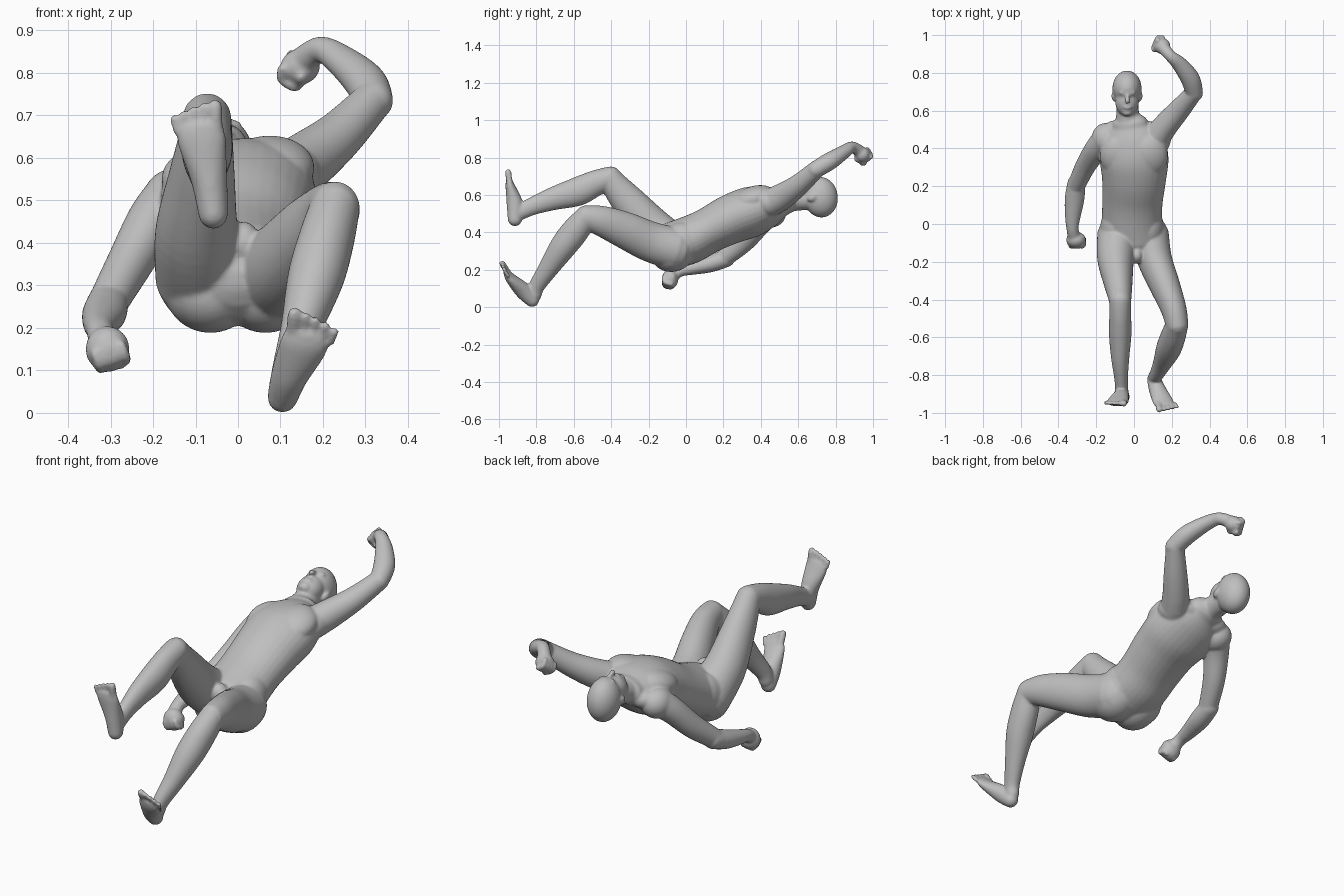
import bpy, bmesh, math
from mathutils import Vector, Matrix

cube = bpy.data.objects.get("Cube")
if cube:
    bpy.data.objects.remove(cube, do_unlink=True)

grey = bpy.data.materials.new("plain grey")
grey.use_nodes = True
COL = (0.52, 0.52, 0.52, 1)
grey.diffuse_color = COL
grey.node_tree.nodes["Principled BSDF"].inputs["Base Color"].default_value = COL

bm = bmesh.new()
SEG = 32


def spline(p, i, t):
    """Catmull-Rom value of station list p between i and i+1."""
    a, b, c, d = (p[max(0, min(len(p) - 1, k))] for k in (i - 1, i, i + 1, i + 2))
    return [0.5 * (2 * q + (r - o) * t + (2 * o - 5 * q + 4 * r - s) * t * t
                   + (3 * q - o - 3 * r + s) * t ** 3) for o, q, r, s in zip(a, b, c, d)]


def tube(stations, side=(1, 0, 0), side_end=None, steps=6):
    """Round-ended loft; station = x, y, z, half width along side, half depth."""
    s0, s1 = Vector(side), Vector(side_end or side)
    pts = [spline(stations, i, k / steps) for i in range(len(stations) - 1) for k in range(steps)]
    pts.append(list(stations[-1]))
    pos = [Vector(p[:3]) for p in pts]
    n = len(pts)
    rings = []
    for i, p in enumerate(pts):
        t = (pos[min(i + 1, n - 1)] - pos[max(i - 1, 0)]).normalized()
        s = s0.lerp(s1, i / (n - 1))
        u = (s - t * s.dot(t)).normalized()
        v = t.cross(u)
        caps = [(0, 1)]
        if i in (0, n - 1):
            ang = [math.radians(x) for x in (0, 25, 50, 70, 85)]
            sign = -1 if i == 0 else 1
            caps = [(sign * math.sin(x) * min(p[3], p[4]), math.cos(x)) for x in ang]
            if i == 0:
                caps.reverse()
        for off, sc in caps:
            ring = []
            for k in range(SEG):
                a = 2 * math.pi * k / SEG
                ring.append(bm.verts.new(pos[i] + t * off + u * (p[3] * sc * math.cos(a))
                                         + v * (p[4] * sc * math.sin(a))))
            rings.append(ring)
    for r, q in zip(rings, rings[1:]):
        for k in range(SEG):
            bm.faces.new((r[k], r[(k + 1) % SEG], q[(k + 1) % SEG], q[k]))
    bm.faces.new(rings[0][::-1])
    bm.faces.new(rings[-1])


def blob(c, size, rot=(0, 0, 0)):
    m = Matrix.Translation(c)
    for ang, ax in zip(rot, "XYZ"):
        m = m @ Matrix.Rotation(math.radians(ang), 4, ax)
    bmesh.ops.create_uvsphere(bm, u_segments=32, v_segments=20, radius=1,
                              matrix=m @ Matrix.Diagonal((*size, 1)))


def toes(ball, direction, side, inner):
    """Five toes fanned over the ball of the foot, big toe on the inner side."""
    d, s = Vector(direction).normalized(), Vector(side).normalized() * inner
    for i, (ln, r) in enumerate([(.056, .017), (.056, .011), (.049, .0105), (.041, .0105), (.031, .0105)]):
        base = Vector(ball) + s * (.036 - i * .0215 - (.004 if i else 0))
        tip = base + d * ln - s * (.002 * i)
        tube([(*base, r, r), (*tip, r, r)], side)


def fist(c, size, along, across):
    """Closed hand: palm, four curled fingers and a thumb."""
    c, al, ac = Vector(c), Vector(along).normalized(), Vector(across).normalized()
    up = al.cross(ac)
    blob(c, size)
    for i in range(4):
        k = c + ac * (i - 1.5) * .021 + al * .024
        a, b, e = k + up * .024, k + al * .016, k - up * .03
        tube([(*q, .0125, .0125) for q in (a, b, e)], ac)
    a, b = c + ac * .038 - al * .012 - up * .01, c + ac * .018 + al * .026 - up * .038
    tube([(*a, .014, .014), (*b, .012, .012)], up)


# Torso, twisting towards the raised shoulder
tube([(-.005, -.08, .327, .165, .125), (-.01, .02, .36, .16, .128), (-.008, .12, .41, .16, .122),
      (0, .24, .47, .17, .132), (0, .35, .51, .183, .135), (-.01, .45, .54, .165, .108),
      (-.02, .52, .56, .10, .07)], (1, 0, 0), (1, .1, .18))
for s in (-1, 1):
    blob((.075 * s, .36, .565 + .013 * s), (.105, .12, .068), (18, 0, 0))     # chest
    blob((.065 * s, -.07, .295), (.11, .12, .105), (20, 0, 0))                # buttocks
    blob((-.01 + .085 * s, -.03, .345), (.085, .13, .105), (25, 0, 0))        # hip
    blob((-.02 + .07 * s, .49, .54 + .015 * s), (.08, .06, .05))              # shoulder slope
    blob((-.015 + .135 * s, .45, .53 + .03 * s), (.075, .085, .075))          # shoulder cap
blob((.005, -.12, .335), (.07, .075, .095))                                   # pelvic floor
blob((.015, -.165, .40), (.036, .045, .05))                                   # groin

# Neck and head, face upwards
tube([(-.025, .49, .55, .085, .07), (-.033, .57, .57, .062, .058), (-.037, .67, .58, .058, .06)])
blob((-.037, .72, .588), (.077, .092, .109), (8, 0, 0))
blob((-.037, .645, .618), (.062, .077, .064), (12, 0, 0))
blob((-.036, .595, .645), (.03, .026, .026))                                  # chin
blob((-.036, .695, .682), (.045, .016, .010))                                 # brow
tube([(-.035, .685, .686, .009, .009), (-.035, .648, .702, .013, .012)])      # nose
blob((-.035, .618, .674), (.023, .012, .010))                                 # lips
for s in (-1, 1):
    blob((-.037 + s * .071, .672, .585), (.011, .026, .02), (25, 0, -12 * s))  # ears

# Right arm, hanging low
tube([(-.155, .45, .505, .066, .07), (-.2, .395, .45, .062, .064), (-.255, .31, .352, .054, .058),
      (-.305, .205, .262, .047, .048)])
tube([(-.305, .215, .262, .048, .048), (-.315, .13, .232, .052, .046), (-.325, .03, .208, .04, .036),
      (-.325, -.03, .193, .032, .03), (-.315, -.075, .165, .036, .034)])
fist((-.307, -.085, .15), (.052, .044, .054), (.25, -.6, -.6), (.9, 0, .3))

# Left arm, raised above the head
tube([(.125, .465, .565, .072, .076), (.17, .525, .598, .066, .07), (.24, .605, .655, .058, .058),
      (.32, .698, .738, .045, .047)], (1, -1, 0))
tube([(.32, .693, .735, .046, .046), (.298, .768, .78, .051, .047), (.242, .845, .83, .041, .037),
      (.195, .888, .855, .031, .031), (.155, .932, .83, .034, .034)], (1, 1, 0))
fist((.147, .943, .815), (.046, .042, .042), (-.8, .45, -.3), (-.3, -.7, -.5))

# Left leg, foot low
tube([(.08, -.06, .312, .105, .114), (.11, -.19, .35, .092, .108), (.165, -.33, .413, .08, .098),
      (.21, -.45, .46, .068, .082), (.228, -.535, .48, .06, .066)])
tube([(.226, -.538, .475, .06, .063), (.206, -.598, .40, .066, .074), (.182, -.663, .315, .066, .07),
      (.148, -.74, .20, .048, .053), (.118, -.798, .112, .036, .043), (.108, -.812, .065, .034, .04)])
tube([(.105, -.822, .037, .036, .038), (.122, -.873, .09, .044, .044),
      (.152, -.937, .153, .056, .028), (.163, -.957, .182, .053, .019)], (1, 0, -.2))
toes((.165, -.952, .178), (.06, -.5, .8), (1, 0, -.2), -1)

# Right leg, knee high
tube([(-.085, -.06, .322, .11, .114), (-.097, -.18, .425, .098, .108), (-.085, -.30, .555, .078, .092),
      (-.076, -.375, .645, .064, .074), (-.073, -.407, .693, .058, .063)])
tube([(-.073, -.412, .688, .058, .063), (-.073, -.49, .66, .058, .07), (-.073, -.58, .618, .06, .077),
      (-.073, -.71, .58, .048, .062), (-.068, -.82, .54, .036, .048), (-.064, -.895, .505, .035, .043)])
tube([(-.058, -.915, .468, .035, .038), (-.068, -.915, .55, .043, .044),
      (-.085, -.938, .64, .057, .027), (-.088, -.945, .672, .054, .019)], (1, 0, .1))
toes((-.088, -.943, .664), (-.03, -.14, 1), (1, 0, .05), 1)

# Fuse the volumes into one smooth skin
bmesh.ops.recalc_face_normals(bm, faces=bm.faces)
mesh = bpy.data.meshes.new("body")
bm.to_mesh(mesh)
bm.free()
mesh.materials.append(grey)
body = bpy.data.objects.new("body", mesh)
bpy.context.collection.objects.link(body)
rem = body.modifiers.new("fuse", 'REMESH')
rem.mode = 'VOXEL'
rem.voxel_size = 0.0058
rem.use_smooth_shade = True
smo = body.modifiers.new("soften", 'SMOOTH')
smo.factor = 0.5
smo.iterations = 10
